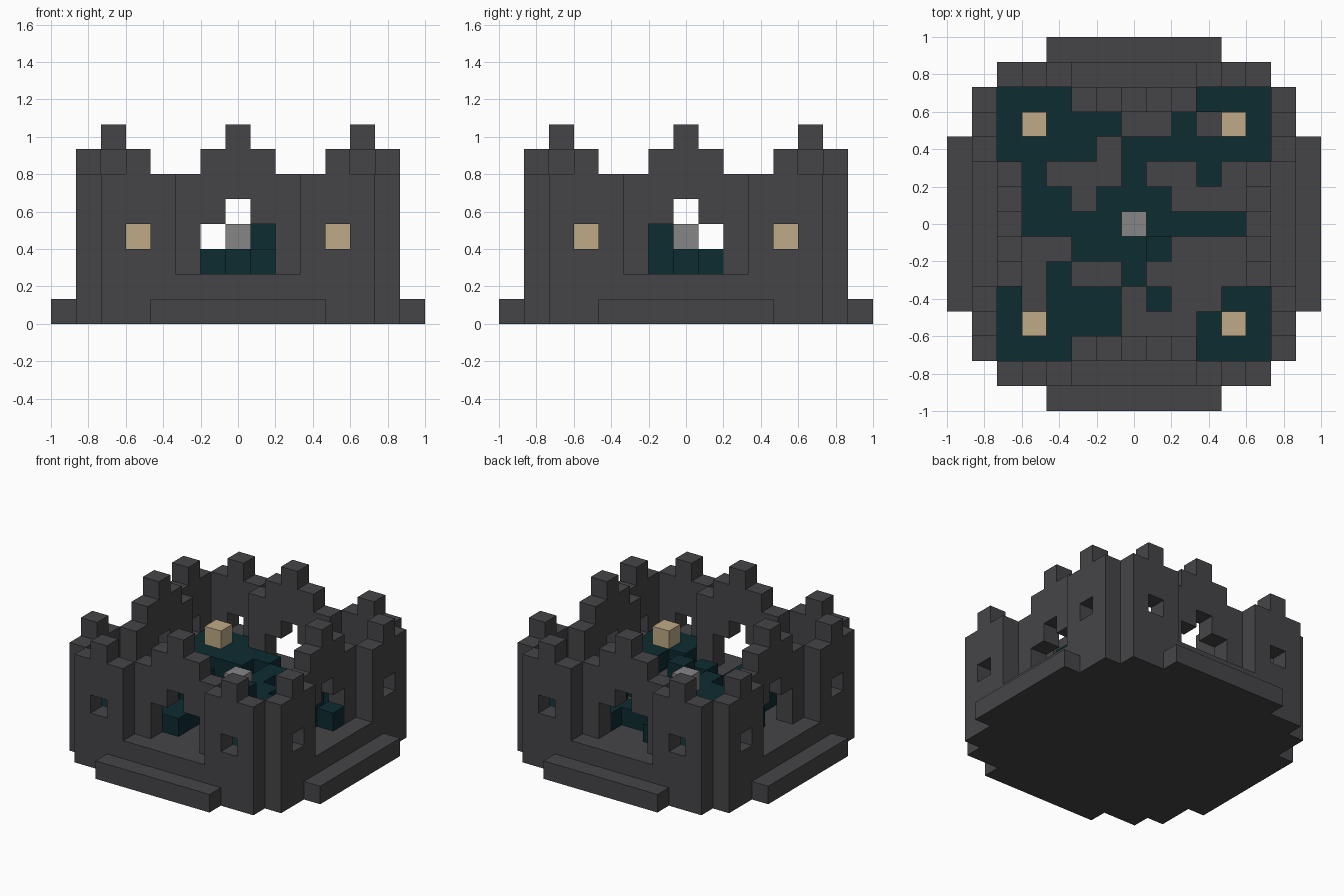
import bpy, bmesh, math
from mathutils import Vector

U = 2 / 15  # edge of one block

if "Cube" in bpy.data.objects:
    bpy.data.objects.remove(bpy.data.objects["Cube"], do_unlink=True)


def material(name, rgb):
    m = bpy.data.materials.new(name)
    m.use_nodes = True
    m.diffuse_color = (*rgb, 1)
    bsdf = m.node_tree.nodes["Principled BSDF"]
    bsdf.inputs["Base Color"].default_value = (*rgb, 1)
    bsdf.inputs["Roughness"].default_value = 0.9
    return m


STONE = material("dark stone", (0.060, 0.058, 0.065))
TEAL = material("deep teal", (0.004, 0.025, 0.031))
TAN = material("tan lamp", (0.52, 0.40, 0.24))
GREY = material("light grey", (0.24, 0.24, 0.24))


def build(name, cells, mat):
    """Skin a set of grid blocks, keeping only the outer faces."""
    cells = set(cells)
    bm = bmesh.new()
    for c in cells:
        for axis in range(3):
            for side in (-1, 1):
                near = list(c)
                near[axis] += side
                if tuple(near) in cells:
                    continue
                a, b = (axis + 1) % 3, (axis + 2) % 3
                loop = []
                for da, db in ((-1, -1), (1, -1), (1, 1), (-1, 1)):
                    p = Vector((c[0], c[1], c[2] + 0.5))
                    p[axis] += side / 2
                    p[a] += da / 2
                    p[b] += db / 2
                    loop.append(bm.verts.new(p * U))
                bm.faces.new(loop if side > 0 else loop[::-1])
    bmesh.ops.remove_doubles(bm, verts=bm.verts[:], dist=U / 100)
    bmesh.ops.dissolve_limit(bm, angle_limit=math.radians(1),
                             verts=bm.verts[:], edges=bm.edges[:])
    me = bpy.data.meshes.new(name)
    bm.to_mesh(me)
    bm.free()
    me.materials.append(mat)
    ob = bpy.data.objects.new(name, me)
    bpy.context.collection.objects.link(ob)


def turn(cells, quarter):
    """Rotate blocks about the centre by quarter turns."""
    for _ in range(quarter):
        cells = [(-y, x, z) for x, y, z in cells]
    return cells


# Stepped base, with a low doorstep on each side
R = range(-7, 8)
base = []
for x in R:
    for y in R:
        lo, hi = sorted((abs(x), abs(y)))
        if hi <= 6 and lo <= 5:
            base += [(x, y, 0), (x, y, 1)]
        elif hi == 7 and lo <= 3:
            base.append((x, y, 0))
build("base", base, STONE)

# Corner walls: three blocks wide, raised middle, one window
corner = [(s * i, -6, z) for s in (-1, 1) for i in (3, 4, 5)
          for z in range(2, 7 if i == 4 else 6) if (i, z) != (4, 3)]

# Gate walls: set back, stepped to a peak, with an arched opening
gate = [(x, -5, z) for x in range(-2, 3) for z in range(2, 8 - abs(x))
        if not (abs(x) <= 1 and z in (2, 3)) and (x, z) != (0, 4)]

for q, side in enumerate(("front", "left", "back", "right")):
    build(side + "_corner_walls", turn(corner, q), STONE)
    build(side + "_gate_wall", turn(gate, q), STONE)

# Teal paving, one row of blocks per line from back to front
PAVING = """
###.....###
#####..#.##
####.######
.#...#..#..
.##.###....
.#########.
...####....
..#..#.....
#.###.#..##
#####...###
###.....###
""".split()
paving = [(c - 5, 5 - r, 2) for r, row in enumerate(PAVING)
          for c, mark in enumerate(row) if mark == "#"]
paving += [(1, -1, 3), (5, 1, 2)]
build("paving", paving, TEAL)

# Centre block and four lamps
build("centre_block", [(0, 0, 3)], GREY)
for x, sx in ((4, "left"), (-4, "right")):
    for y, sy in ((-4, "front"), (4, "back")):
        build(f"{sy}_{sx}_lamp", [(x, y, 3)], TAN)
